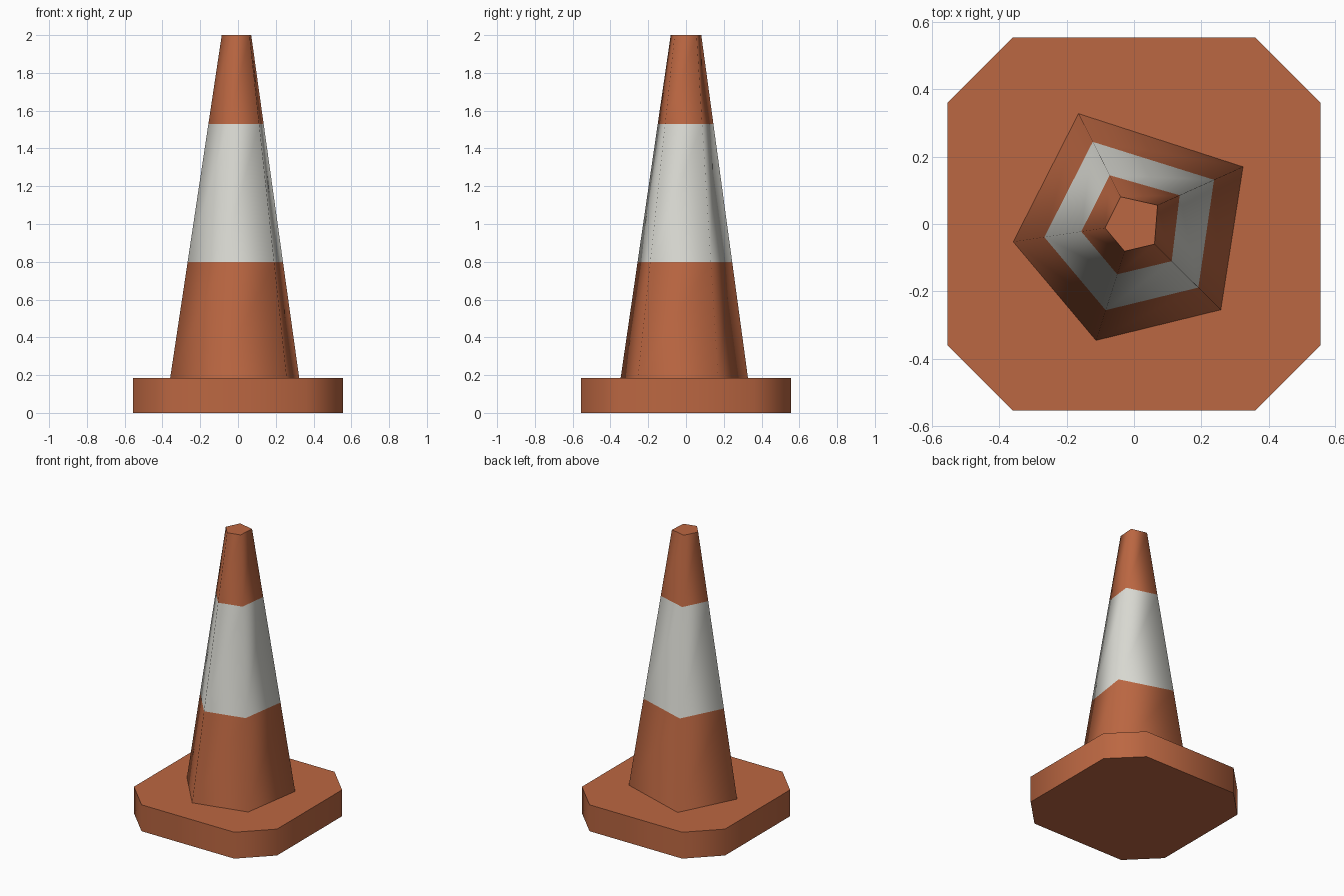
import bpy, bmesh

if "Cube" in bpy.data.objects:
    bpy.data.objects.remove(bpy.data.objects["Cube"])


def material(name, colour):
    m = bpy.data.materials.new(name)
    m.diffuse_color = (*colour, 1)
    m.use_nodes = True
    m.node_tree.nodes["Principled BSDF"].inputs["Base Color"].default_value = m.diffuse_color
    return m


orange = material("burnt_orange", (0.50, 0.135, 0.054))
white = material("off_white", (0.70, 0.70, 0.65))


def loft(name, rings, mats, band=None):
    """Stack rings of points, cap both ends; smooth sides, sharp rims.
    Faces in the ring interval numbered band take the second material."""
    bm = bmesh.new()
    loops = [[bm.verts.new(p) for p in ring] for ring in rings]
    n = len(loops[0])
    for k in range(len(loops) - 1):
        lo, hi = loops[k], loops[k + 1]
        for i in range(n):
            j = (i + 1) % n
            f = bm.faces.new((lo[i], lo[j], hi[j], hi[i]))
            f.smooth = True
            f.material_index = 1 if k == band else 0
    for cap in (bm.faces.new(loops[0][::-1]), bm.faces.new(loops[-1])):
        for e in cap.edges:
            e.smooth = False
    mesh = bpy.data.meshes.new(name)
    bm.to_mesh(mesh)
    bm.free()
    for m in mats:
        mesh.materials.append(m)
    obj = bpy.data.objects.new(name, mesh)
    bpy.context.collection.objects.link(obj)
    return obj


# Square foot with chamfered corners
W, C, H, TOP = 0.555, 0.36, 0.185, 2.0
outline = [(W, -C), (W, C), (C, W), (-C, W), (-W, C), (-W, -C), (-C, -W), (C, -W)]
loft("base", [[(x, y, z) for x, y in outline] for z in (0, H)], [orange])

# Five-sided tapering body, cut at the stripe heights
low = [(0.324, 0.170), (-0.165, 0.328), (-0.359, -0.053), (-0.113, -0.346), (0.258, -0.255)]
high = [(0.070, 0.056), (-0.040, 0.081), (-0.086, -0.012), (-0.028, -0.081), (0.061, -0.060)]


def section(z):
    t = (z - H) / (TOP - H)
    return [(a[0] + (b[0] - a[0]) * t, a[1] + (b[1] - a[1]) * t, z) for a, b in zip(low, high)]


loft("cone", [section(z) for z in (H, 0.80, 1.53, TOP)], [orange, white], band=1)
